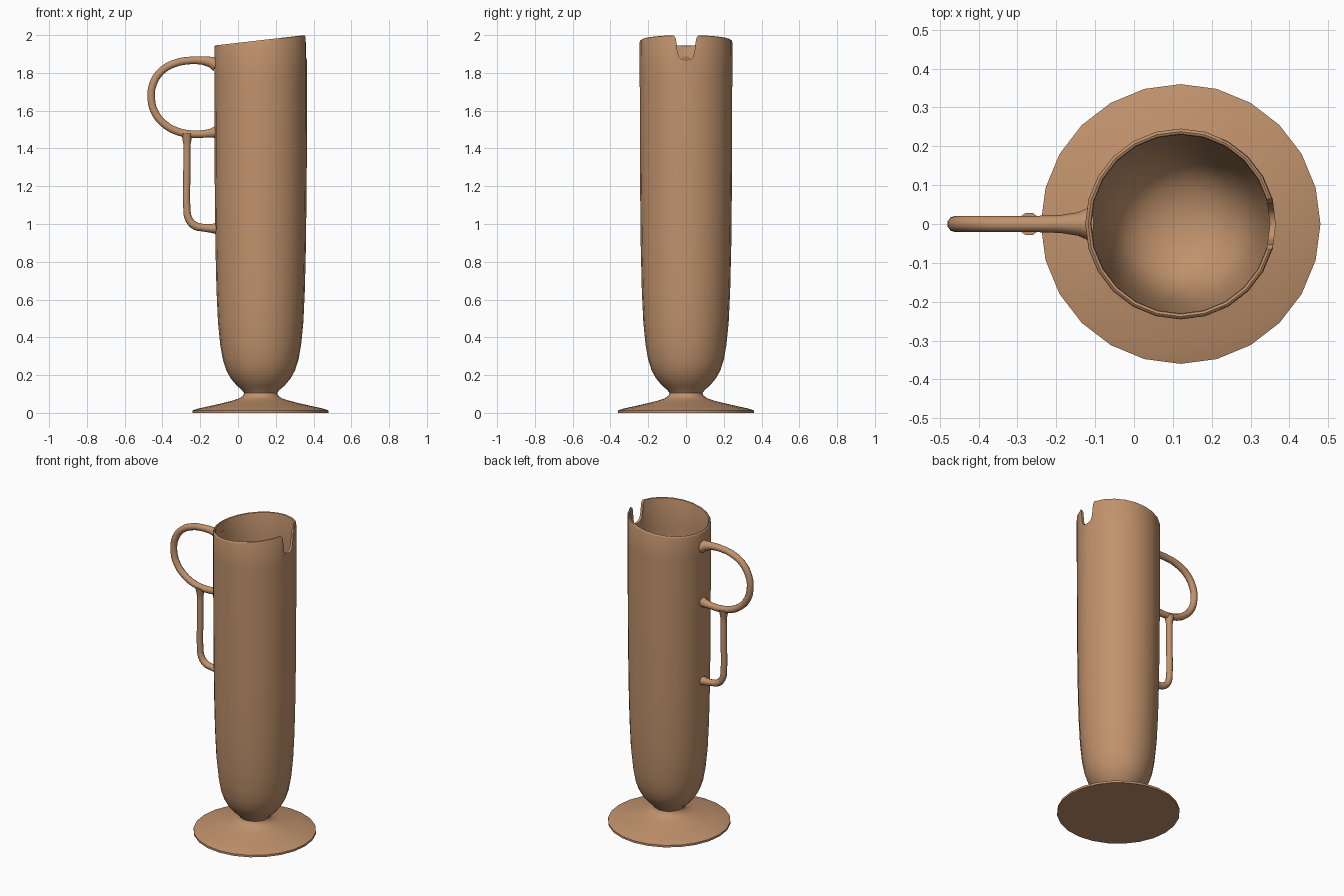
import bpy, bmesh, math

if "Cube" in bpy.data.objects:
    bpy.data.objects.remove(bpy.data.objects["Cube"])

CX = 0.12   # axis of the vessel
SEG = 24

tan = bpy.data.materials.new("tan_clay")
tan.diffuse_color = (0.533, 0.29, 0.152, 1)
tan.use_nodes = True
tan.node_tree.nodes["Principled BSDF"].inputs["Base Color"].default_value = tan.diffuse_color


def mesh_object(name, bm):
    bmesh.ops.remove_doubles(bm, verts=bm.verts, dist=1e-5)
    bmesh.ops.recalc_face_normals(bm, faces=bm.faces)
    me = bpy.data.meshes.new(name)
    bm.to_mesh(me)
    bm.free()
    ob = bpy.data.objects.new(name, me)
    bpy.context.collection.objects.link(ob)
    me.materials.append(tan)
    return ob


def select(ob):
    bpy.ops.object.select_all(action='DESELECT')
    ob.select_set(True)
    bpy.context.view_layer.objects.active = ob


# Vessel: foot, neck, body, rounded rim and hollow inside in one lathe profile
profile = [(0, 0), (0.36, 0), (0.36, 0.013), (0.33, 0.023), (0.27, 0.036), (0.2, 0.052),
           (0.145, 0.066), (0.11, 0.078), (0.092, 0.092), (0.088, 0.106), (0.098, 0.12),
           (0.128, 0.146), (0.158, 0.182), (0.182, 0.225), (0.2, 0.28), (0.214, 0.36),
           (0.226, 0.48), (0.234, 0.65), (0.24, 0.9), (0.244, 1.3), (0.245, 1.8),
           (0.2455, 1.99), (0.243, 1.997), (0.238, 2.0), (0.232, 1.997), (0.230, 1.99),
           (0.230, 1.8), (0.229, 1.3), (0.225, 0.9), (0.219, 0.65), (0.211, 0.48),
           (0.199, 0.36), (0.184, 0.28), (0.165, 0.23), (0.14, 0.192), (0.1, 0.16),
           (0.05, 0.143), (0, 0.138)]
bm = bmesh.new()
rings = []
for r, z in profile:
    ring = []
    for i in range(SEG):
        a = 2 * math.pi * i / SEG
        x = CX + r * math.cos(a)
        # the rim slants up towards the spout
        dz = (x - 0.355) * 0.115 if z > 1.95 else 0
        ring.append(bm.verts.new((x, r * math.sin(a), z + dz)))
    rings.append(ring)
for a, b in zip(rings, rings[1:]):
    for i in range(SEG):
        j = (i + 1) % SEG
        bm.faces.new((a[i], a[j], b[j], b[i]))
vessel = mesh_object("vessel", bm)

# Spout notch: U-shaped cutter through the rim on the +x side
half = [(0.022, 1.872), (0.036, 1.884), (0.044, 1.904), (0.048, 1.935),
        (0.052, 1.97), (0.057, 1.988), (0.067, 2.0005), (0.067, 2.06)]
outline = [(-y, z) for y, z in reversed(half)] + [(0, 1.868)] + half
bm = bmesh.new()
ends = [[bm.verts.new((x, y, z)) for y, z in outline] for x in (0.25, 0.5)]
for e in ends:
    bm.faces.new(e)
n = len(outline)
for i in range(n):
    j = (i + 1) % n
    bm.faces.new((ends[0][i], ends[0][j], ends[1][j], ends[1][i]))
cutter = mesh_object("notch_cutter", bm)
cutter.hide_render = True

mod = vessel.modifiers.new("notch", 'BOOLEAN')
mod.operation = 'DIFFERENCE'
mod.solver = 'EXACT'
mod.object = cutter
select(vessel)
bpy.ops.object.modifier_apply(modifier=mod.name)
bpy.data.objects.remove(cutter)
bpy.ops.object.shade_smooth_by_angle(angle=math.radians(40))


def tube(name, pts):
    """Round tube in the y = 0 plane; pts are (x, z, radius)."""
    cu = bpy.data.curves.new(name, 'CURVE')
    cu.dimensions = '3D'
    cu.bevel_depth = 1.0
    cu.bevel_resolution = 3
    cu.resolution_u = 5
    cu.use_fill_caps = True
    sp = cu.splines.new('BEZIER')
    sp.bezier_points.add(len(pts) - 1)
    for p, (x, z, r) in zip(sp.bezier_points, pts):
        p.co = (x, 0, z)
        p.radius = r
        p.handle_left_type = p.handle_right_type = 'AUTO'
    cu.materials.append(tan)
    ob = bpy.data.objects.new(name, cu)
    bpy.context.collection.objects.link(ob)
    select(ob)
    bpy.ops.object.convert(target='MESH')
    bpy.ops.object.shade_smooth_by_angle(angle=math.radians(50))


# Handle: big finger loop, then a thin lower bracket hanging from it
R = 0.021
tube("handle_loop", [(-0.117, 1.848, 0.042), (-0.145, 1.857, 0.03), (-0.19, 1.865, 0.023),
                     (-0.25, 1.866, R), (-0.33, 1.852, R), (-0.405, 1.81, R),
                     (-0.45, 1.74, R), (-0.459, 1.66, R), (-0.437, 1.585, R),
                     (-0.385, 1.525, R), (-0.32, 1.49, R), (-0.25, 1.476, R),
                     (-0.18, 1.477, R), (-0.145, 1.481, 0.025), (-0.117, 1.486, 0.033)])
tube("handle_bracket", [(-0.27, 1.478, 0.03), (-0.27, 1.45, 0.024), (-0.27, 1.42, 0.019),
                        (-0.271, 1.25, 0.019), (-0.271, 1.09, 0.019), (-0.262, 1.03, 0.02),
                        (-0.23, 0.992, 0.021), (-0.18, 0.98, 0.02), (-0.145, 0.977, 0.023),
                        (-0.117, 0.976, 0.028)])
